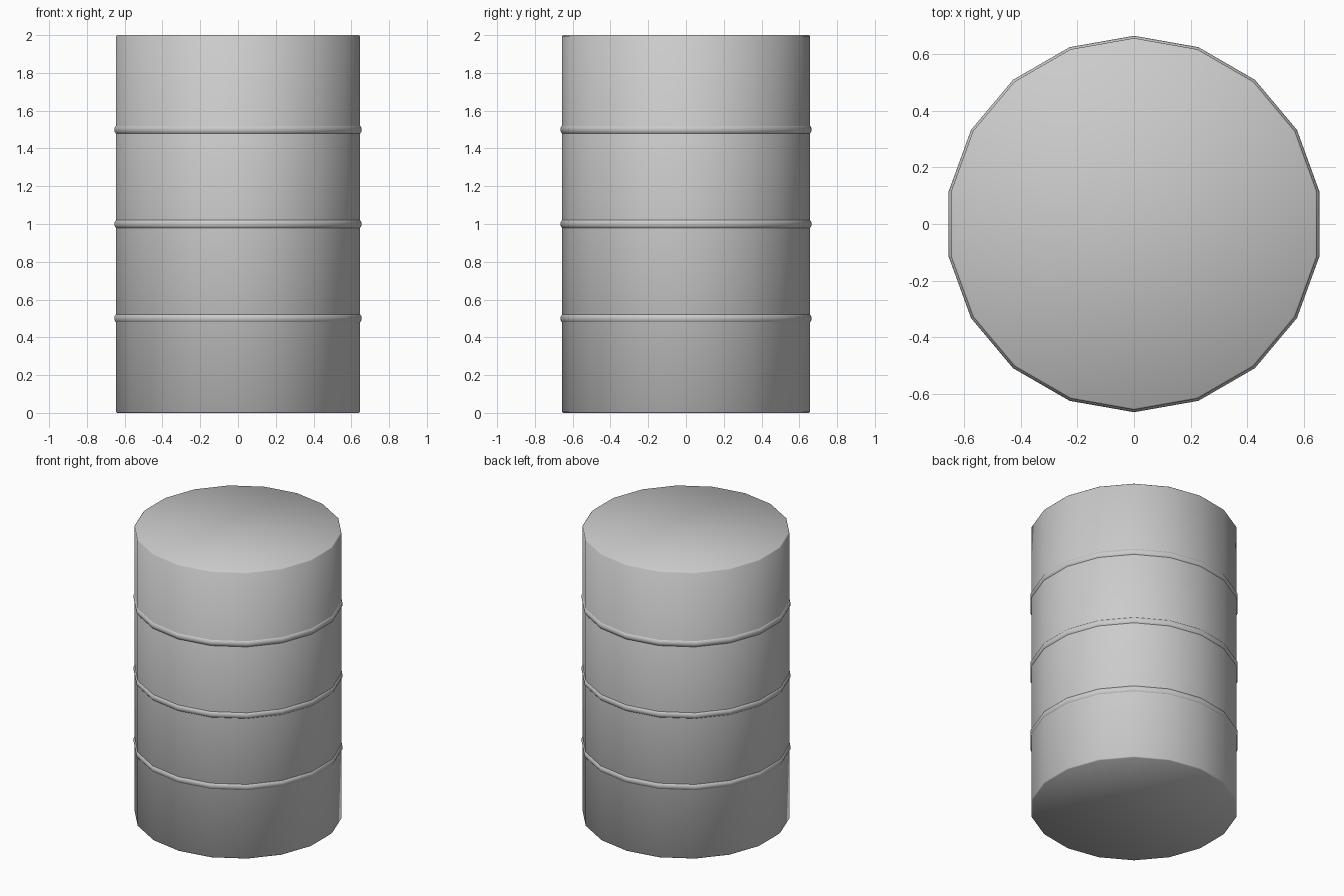
import bpy, bmesh, math

SIDES = 18
cube = bpy.data.objects.get("Cube")
if cube:
    bpy.data.objects.remove(cube)

# Plain grey metal
metal = bpy.data.materials.new("grey_metal")
metal.use_nodes = True
grey = (0.6, 0.6, 0.6, 1)
metal.diffuse_color = grey
metal.node_tree.nodes["Principled BSDF"].inputs["Base Color"].default_value = grey


def lathe(name, profile, closed=False):
    """Turn (radius, z) points about z; an open profile gets flat end caps."""
    bm = bmesh.new()
    rows = []
    for r, z in profile:
        angles = [math.pi / 2 + math.tau * i / SIDES for i in range(SIDES)]
        rows.append([bm.verts.new((r * math.cos(a), r * math.sin(a), z)) for a in angles])
    pairs = list(zip(rows, rows[1:]))
    if closed:
        pairs.append((rows[-1], rows[0]))
    else:
        bm.faces.new(rows[0][::-1])
        bm.faces.new(rows[-1])
    for low, high in pairs:
        for i in range(SIDES):
            j = (i + 1) % SIDES
            bm.faces.new((low[i], low[j], high[j], high[i]))
    bmesh.ops.recalc_face_normals(bm, faces=bm.faces)
    for face in bm.faces:
        face.smooth = True
    mesh = bpy.data.meshes.new(name)
    bm.to_mesh(mesh)
    bm.free()
    mesh.materials.append(metal)
    obj = bpy.data.objects.new(name, mesh)
    bpy.context.collection.objects.link(obj)
    return obj


# Drum body with a tiny rounded rim at both ends
R, H, B = 0.657, 2.0, 0.006
lathe("drum_body", [(R - B, 0), (R, B), (R, H - B), (R - B, H)])

# Three round hoops sunk into the wall
HOOP, CENTRE = 0.03, 0.635
for label, z in (("lower", 0.5), ("middle", 1.0), ("upper", 1.5)):
    ring = [(CENTRE + HOOP * math.cos(math.tau * k / 16),
             z + HOOP * math.sin(math.tau * k / 16)) for k in range(16)]
    lathe(label + "_hoop", ring, closed=True)
